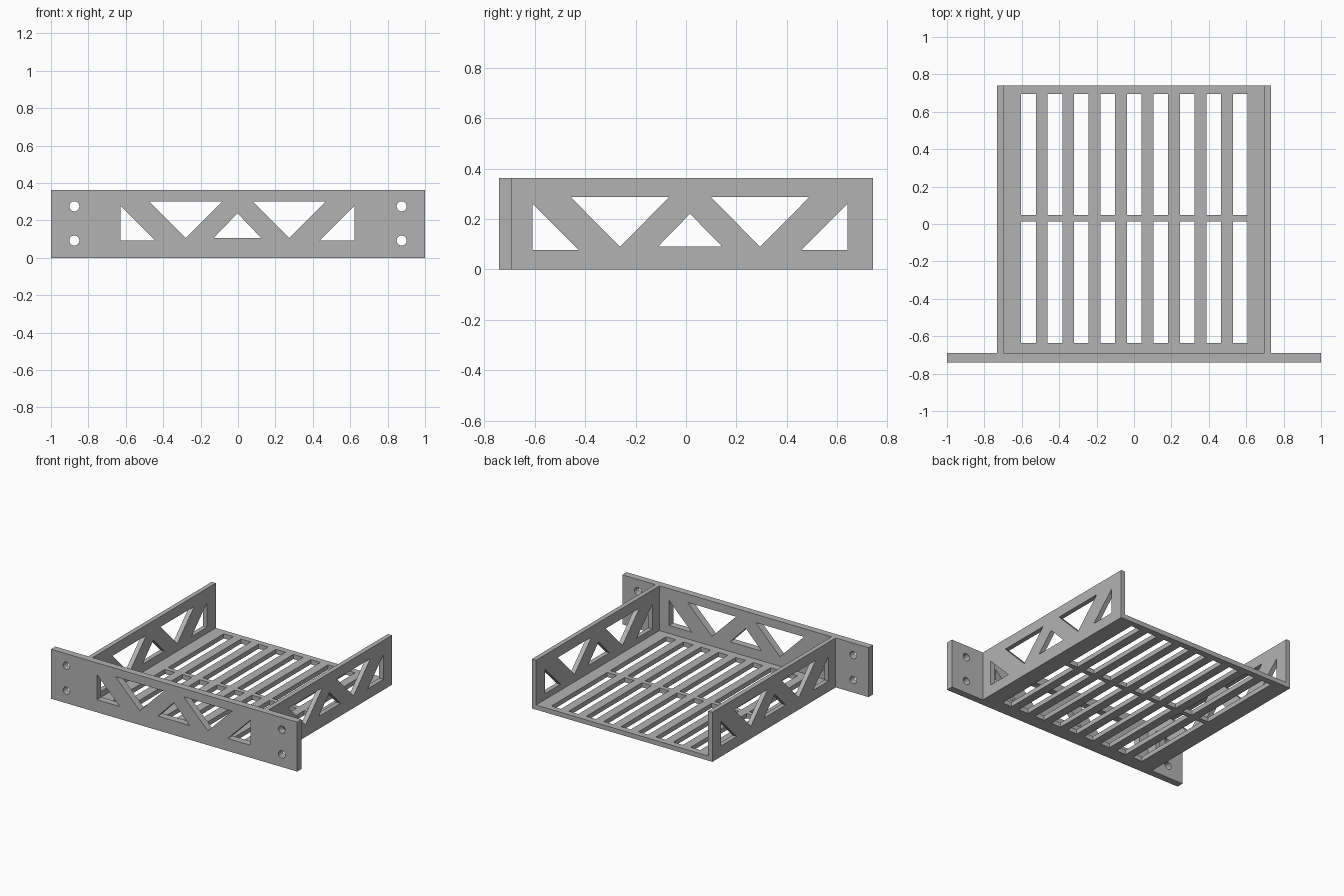
import bpy
from math import sin, cos, tau
from mathutils import Matrix, Vector

cube = bpy.data.objects.get("Cube")
if cube:
    bpy.data.objects.remove(cube, do_unlink=True)

grey = bpy.data.materials.new("plain_grey")
grey.use_nodes = True
COLOUR = (0.45, 0.45, 0.45, 1)
grey.diffuse_color = COLOUR
bsdf = next(n for n in grey.node_tree.nodes if n.type == "BSDF_PRINCIPLED")
bsdf.inputs["Base Color"].default_value = COLOUR


def rect(u0, u1, v0, v1):
    return [(u0, v0), (u1, v0), (u1, v1), (u0, v1)]


def circle(u, v, r, n=32):
    return [(u + r * cos(tau * i / n), v + r * sin(tau * i / n)) for i in range(n)]


def plate(name, loops, thickness, u_axis, v_axis, centre):
    """Flat plate: first loop is the outline, the others are holes."""
    curve = bpy.data.curves.new(name + "_profile", "CURVE")
    curve.dimensions = "2D"
    curve.fill_mode = "BOTH"
    curve.extrude = thickness / 2
    for loop in loops:
        spline = curve.splines.new("POLY")
        spline.points.add(len(loop) - 1)
        for point, (u, v) in zip(spline.points, loop):
            point.co = (u, v, 0, 1)
        spline.use_cyclic_u = True
    profile = bpy.data.objects.new(name + "_profile", curve)
    mesh = bpy.data.meshes.new_from_object(profile)
    bpy.data.objects.remove(profile)
    bpy.data.curves.remove(curve)
    # Orient the plate's own axes in space
    u, v = Vector(u_axis), Vector(v_axis)
    basis = Matrix((u, v, u.cross(v))).transposed().to_4x4()
    mesh.transform(Matrix.Translation(centre) @ basis)
    mesh.polygons.foreach_set("use_smooth", [False] * len(mesh.polygons))
    mesh.name = name
    mesh.materials.clear()
    mesh.materials.append(grey)
    obj = bpy.data.objects.new(name, mesh)
    bpy.context.collection.objects.link(obj)
    return obj


def truss(mid, end, corner_z, big, big_z, small, small_z):
    """Five triangular openings, mirrored about mid."""
    holes = [[(mid - small, small_z[0]), (mid + small, small_z[0]), (mid, small_z[1])]]
    for s in (-1, 1):
        leg = corner_z[1] - corner_z[0]
        holes.append([(mid + s * end, corner_z[0]), (mid + s * (end - leg), corner_z[0]),
                      (mid + s * end, corner_z[1])])
        holes.append([(mid + s * big[0], big_z[1]), (mid + s * big[1], big_z[1]),
                      (mid + s * sum(big) / 2, big_z[0])])
    return holes


HEIGHT = 0.363
WALL = 0.034
BACK = 0.741
FRONT_IN = -0.69

# Front plate with truss openings and screw holes
front_holes = truss(-0.003, 0.625, (0.092, 0.278), (0.08, 0.473), (0.105, 0.302),
                    0.128, (0.105, 0.238))
front_holes += [circle(s * 0.875, z, 0.027) for s in (-1, 1) for z in (0.092, 0.275)]
plate("front_plate", [rect(-1, 1, 0, HEIGHT)] + front_holes, BACK + FRONT_IN,
      (1, 0, 0), (0, 0, 1), (0, (FRONT_IN - BACK) / 2, 0))

# Side walls
side_holes = truss(0.016, 0.624, (0.078, 0.26), (0.083, 0.473), (0.09, 0.287),
                   0.126, (0.092, 0.221))
for side, s in (("left", 1), ("right", -1)):
    plate(side + "_wall", [rect(FRONT_IN, BACK, 0, HEIGHT)] + side_holes, WALL,
          (0, 1, 0), (0, 0, 1), (s * (0.733 - WALL / 2), 0, 0))

# Slotted floor
slots = []
for i in range(9):
    x = -0.603 + i * 0.1415
    for y0, y1 in ((-0.636, 0.013), (0.048, 0.695)):
        slots.append(rect(x, x + 0.078, y0, y1))
plate("slotted_floor", [rect(WALL - 0.733, 0.733 - WALL, FRONT_IN, BACK)] + slots, WALL,
      (1, 0, 0), (0, 1, 0), (0, 0, WALL / 2))
